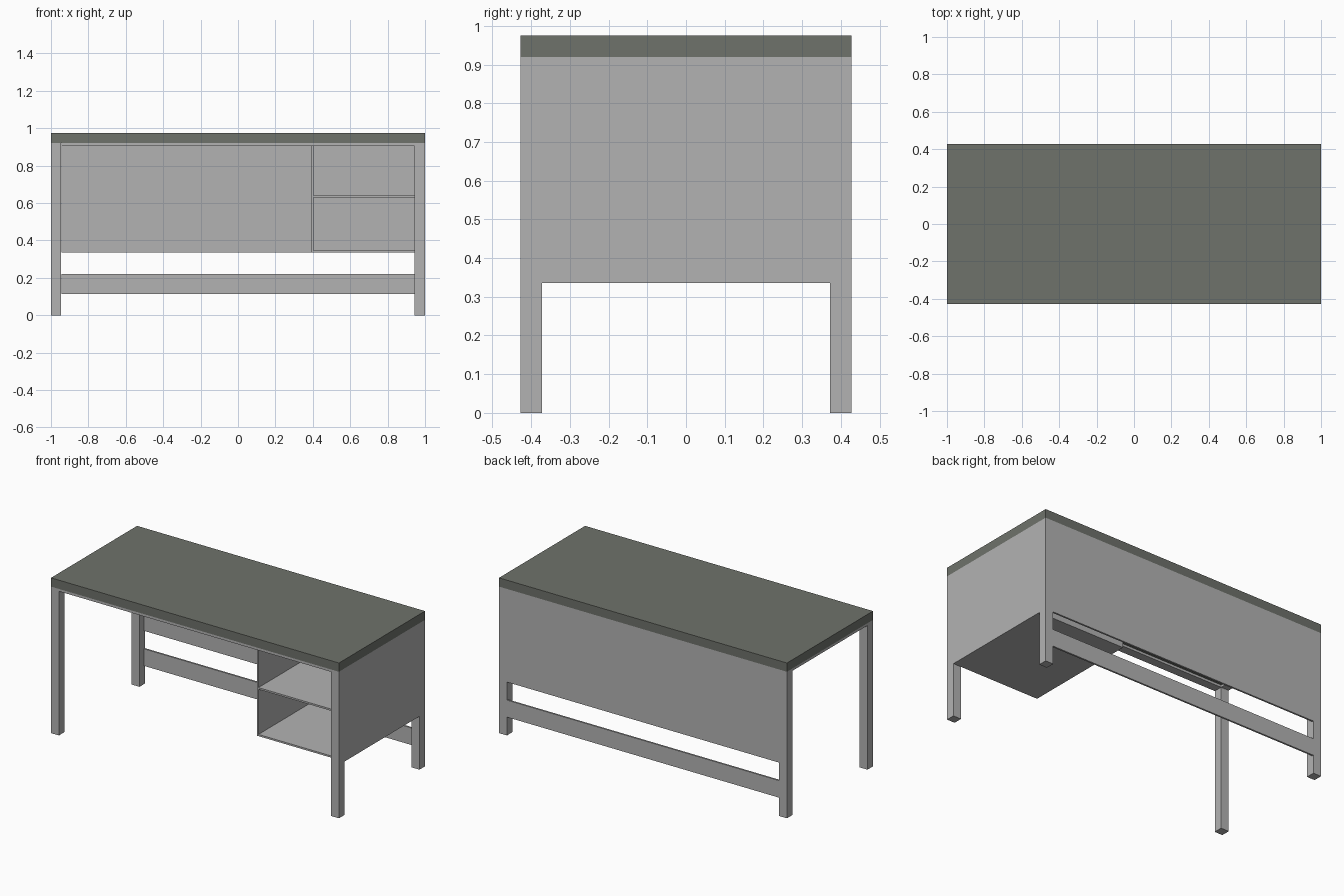
import bpy

if "Cube" in bpy.data.objects:
    bpy.data.objects.remove(bpy.data.objects["Cube"])

# Overall sizes
X, Y = 1.0, 0.427          # half width, half depth
LEG = 0.055                # leg thickness
TOP, UNDER, APRON = 0.975, 0.92, 0.905
PANEL_Z = 0.335            # lower edge of panels and cabinet
T = 0.011                  # board thickness
IX, IY = X - LEG, Y - LEG  # inner leg faces


def material(name, rgb):
    m = bpy.data.materials.new(name)
    m.diffuse_color = (*rgb, 1)
    m.use_nodes = True
    m.node_tree.nodes["Principled BSDF"].inputs["Base Color"].default_value = m.diffuse_color
    return m


grey = material("light_grey_paint", (0.45, 0.45, 0.45))
olive = material("dark_grey_green", (0.158, 0.168, 0.147))


def box(name, x, y, z, mat=grey):
    """Box from (min, max) ranges."""
    bpy.ops.mesh.primitive_cube_add(
        size=1, location=[(a + b) / 2 for a, b in (x, y, z)])
    ob = bpy.context.object
    ob.name = name
    ob.scale = [b - a for a, b in (x, y, z)]
    bpy.ops.object.transform_apply(location=False, rotation=False, scale=True)
    ob.data.materials.append(mat)
    return ob


# Desktop slab
box("desktop", (-X, X), (-Y, Y), (UNDER, TOP), olive)

# Four square legs
for sx, side in ((-1, "left"), (1, "right")):
    for sy, end in ((-1, "front"), (1, "back")):
        box(f"{end}_{side}_leg", sorted((sx * IX, sx * X)),
            sorted((sy * IY, sy * Y)), (0, UNDER))

# Thin frame carrying the desktop
box("front_apron", (-IX, IX), (-Y, -IY), (APRON, UNDER))
box("back_apron", (-IX, IX), (IY, Y - T), (APRON, UNDER))
box("left_apron", (-X, -IX), (-IY, IY), (APRON, UNDER))

# Back panel and lower stretcher, flush with the legs
box("back_panel", (-IX, IX), (Y - T, Y), (PANEL_Z, UNDER))
box("back_stretcher", (-IX, IX), (Y - T, Y), (0.115, 0.222))

# Open two-bay cabinet set between the right legs
CX = 0.392
box("cabinet_right_side", (X - T, X), (-IY, IY), (PANEL_Z, UNDER))
box("cabinet_left_side", (CX, CX + T), (-IY, IY), (PANEL_Z, UNDER))
box("cabinet_back", (CX + T, X - T), (IY - T, IY), (PANEL_Z, UNDER))
for name, z in (("cabinet_bottom", PANEL_Z), ("cabinet_shelf", 0.629),
                ("cabinet_top", UNDER - T)):
    box(name, (CX + T, X - T), (-IY, IY - T), (z, z + T))
